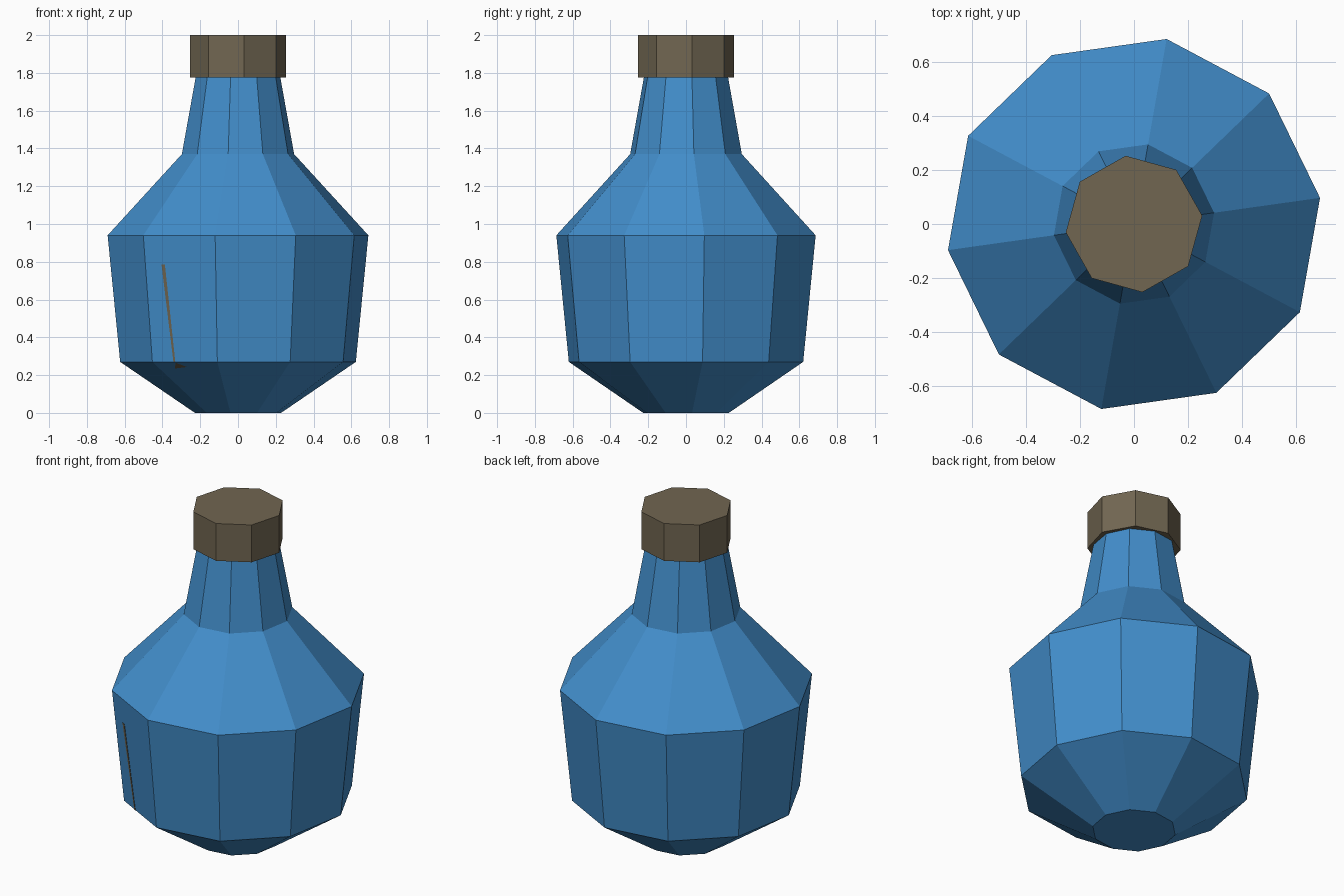
import bpy, bmesh
from math import cos, sin, pi, radians

cube = bpy.data.objects.get("Cube")
if cube:
    bpy.data.objects.remove(cube, do_unlink=True)


def material(name, rgb):
    mat = bpy.data.materials.new(name)
    mat.use_nodes = True
    color = (*rgb, 1)
    mat.diffuse_color = color
    mat.node_tree.nodes["Principled BSDF"].inputs["Base Color"].default_value = color
    return mat


blue = material("blue_glass", (0.055, 0.27, 0.60))
brown = material("brown_cork", (0.165, 0.133, 0.083))


def add_object(name, bm, mat):
    bmesh.ops.recalc_face_normals(bm, faces=bm.faces)
    mesh = bpy.data.meshes.new(name)
    bm.to_mesh(mesh)
    bm.free()
    mesh.materials.append(mat)
    obj = bpy.data.objects.new(name, mesh)
    bpy.context.collection.objects.link(obj)
    return obj


def lathe(name, profile, sides, turn, mat):
    """Closed faceted solid from (radius, height) pairs."""
    bm = bmesh.new()
    rings = [[bm.verts.new((r * cos(turn + 2 * pi * i / sides),
                            r * sin(turn + 2 * pi * i / sides), z))
              for i in range(sides)] for r, z in profile]
    for low, high in zip(rings, rings[1:]):
        for i in range(sides):
            j = (i + 1) % sides
            bm.faces.new((low[i], low[j], high[j], high[i]))
    bm.faces.new(rings[0])
    bm.faces.new(rings[-1])
    return add_object(name, bm, mat)


# Bottle body and neck
SIDES, TURN = 10, radians(8)
profile = [(0.23, 0), (0.63, 0.27), (0.697, 0.94), (0.30, 1.37), (0.222, 1.80)]
lathe("bottle", profile, SIDES, TURN, blue)

# Stopper
lathe("stopper", [(0.255, 1.775), (0.255, 2)], 8, radians(7), brown)

# Brown slivers lying on the front right facet of the bottle
facet = TURN + 2 * pi * 6.5 / SIDES


def on_facet(x, z, lift):
    (r0, z0), (r1, z1) = profile[:2] if z < 0.27 else profile[1:3]
    radius = r0 + (r1 - r0) * (z - z0) / (z1 - z0)
    apothem = radius * cos(pi / SIDES) + lift
    return x, (apothem - x * cos(facet)) / sin(facet), z


def plate(name, outline):
    bm = bmesh.new()
    back, front = [[bm.verts.new(on_facet(x, z, lift)) for x, z in outline]
                   for lift in (-0.003, 0.003)]
    bm.faces.new(back)
    bm.faces.new(front)
    for i in range(len(outline)):
        j = (i + 1) % len(outline)
        bm.faces.new((back[i], back[j], front[j], front[i]))
    add_object(name, bm, brown)


plate("side_sliver", [(-0.405, 0.785), (-0.387, 0.785), (-0.332, 0.27), (-0.342, 0.27)])
plate("lower_sliver", [(-0.33, 0.265), (-0.27, 0.243), (-0.335, 0.235)])
